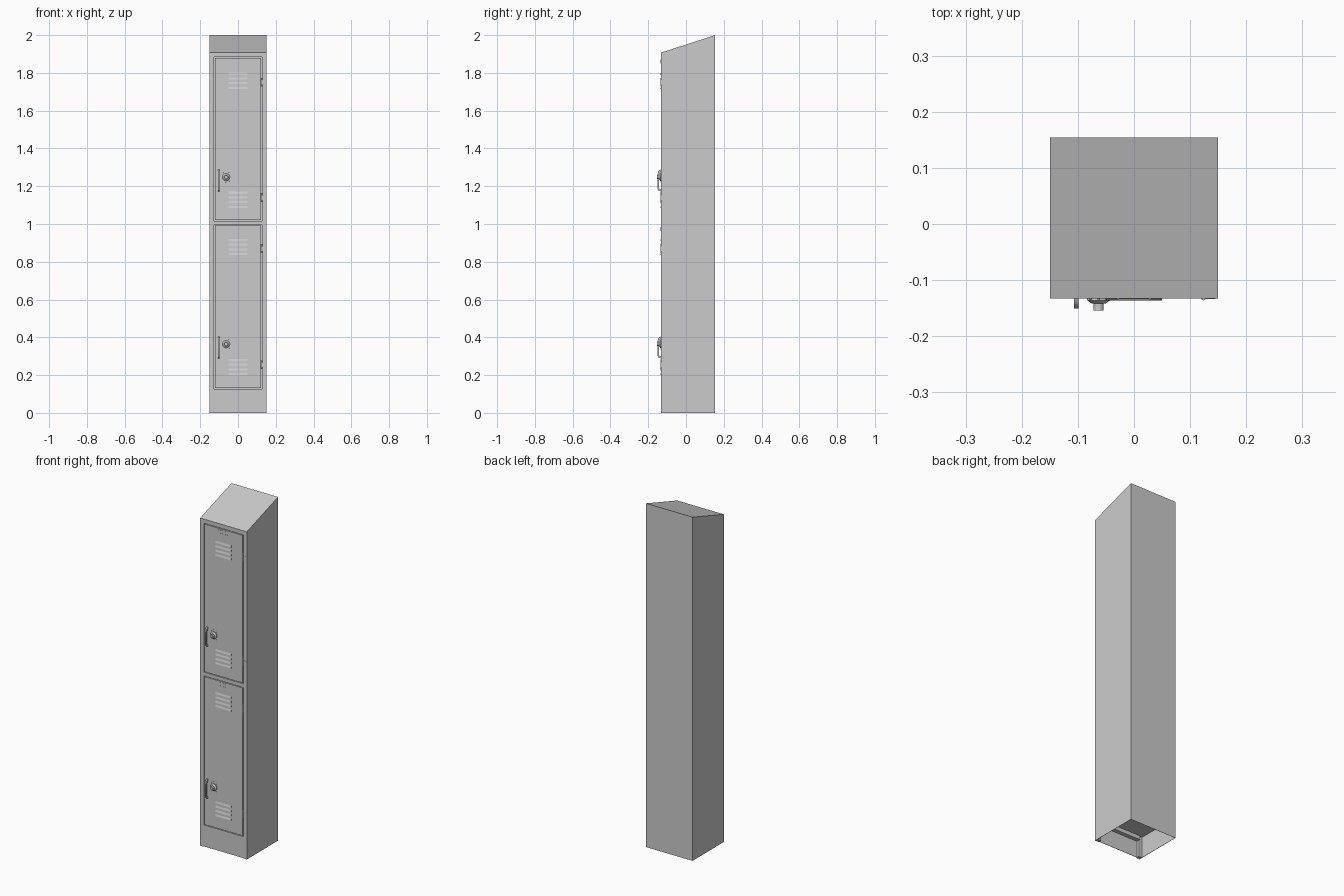
import bpy, bmesh, math
from mathutils import Matrix, Vector

if "Cube" in bpy.data.objects:
    bpy.data.objects.remove(bpy.data.objects["Cube"])

FRONT, BACK, HALF = -0.133, 0.154, 0.15
LOW, HIGH = 1.907, 2.0


def finish(name, bm, smooth=False):
    bmesh.ops.recalc_face_normals(bm, faces=bm.faces)
    me = bpy.data.meshes.new(name)
    bm.to_mesh(me)
    bm.free()
    ob = bpy.data.objects.new(name, me)
    bpy.context.collection.objects.link(ob)
    if smooth:
        bpy.context.view_layer.objects.active = ob
        ob.select_set(True)
        bpy.ops.object.shade_smooth_by_angle(angle=math.radians(35))
        ob.select_set(False)
    return ob


def add_box(bm, x0, x1, y0, y1, z0, z1):
    m = Matrix.Translation(((x0 + x1) / 2, (y0 + y1) / 2, (z0 + z1) / 2))
    bmesh.ops.create_cube(bm, size=1, matrix=m @ Matrix.Diagonal((x1 - x0, y1 - y0, z1 - z0, 1)))


def add_prism(bm, x0, x1, profile):
    """Extrude a (y, z) profile along x."""
    f = bm.faces.new([bm.verts.new((x0, y, z)) for y, z in profile])
    new = bmesh.ops.extrude_face_region(bm, geom=[f])["geom"]
    bmesh.ops.translate(bm, vec=(x1 - x0, 0, 0), verts=[v for v in new if isinstance(v, bmesh.types.BMVert)])


def add_disc(bm, x, z, y0, y1, r0, r1, seg=24):
    """Cone or cylinder pointing out of the door, from y0 to y1."""
    m = Matrix.Translation((x, (y0 + y1) / 2, z)) @ Matrix.Rotation(math.pi / 2, 4, 'X')
    bmesh.ops.create_cone(bm, cap_ends=True, segments=seg, radius1=r0, radius2=r1, depth=abs(y1 - y0), matrix=m)


# Outer cabinet shell: open front and bottom, sloped top
bm = bmesh.new()
add_prism(bm, -HALF, HALF, [(FRONT, 0), (BACK, 0), (BACK, HIGH), (FRONT, LOW)])
bmesh.ops.recalc_face_normals(bm, faces=bm.faces)
bm.normal_update()
drop = [f for f in bm.faces if f.normal.z < -0.9 or f.normal.y < -0.9]
bmesh.ops.delete(bm, geom=drop, context='FACES')
shell = bpy.data.meshes.new("cabinet_shell")
bm.to_mesh(shell)
bm.free()
shell_ob = bpy.data.objects.new("cabinet_shell", shell)
bpy.context.collection.objects.link(shell_ob)
mod = shell_ob.modifiers.new("thickness", 'SOLIDIFY')
mod.thickness, mod.offset = 0.002, -1

# Front frame: two posts and three rails
bm = bmesh.new()
for s in (-1, 1):
    add_box(bm, *sorted((s * 0.127, s * 0.1495)), FRONT, FRONT + 0.02, 0, LOW - 0.001)
for z0, z1 in ((1.883, LOW - 0.001), (0.995, 1.016), (0.117, 0.127)):
    add_box(bm, -0.127, 0.127, FRONT, FRONT + 0.02, z0, z1)
finish("front_frame", bm)

# Recessed kick plate, with a folded lip behind it
bm = bmesh.new()
add_box(bm, -0.127, 0.127, FRONT + 0.004, FRONT + 0.006, 0, 0.117)
add_box(bm, -0.127, 0.127, FRONT + 0.006, FRONT + 0.03, 0.095, 0.117)
finish("kick_plate", bm)

# Inside floor, middle shelf and flat ceiling
for name, z in (("floor", 0.12), ("middle_shelf", 1.0), ("ceiling", 1.89)):
    bm = bmesh.new()
    add_box(bm, -0.148, 0.148, FRONT + 0.02, BACK - 0.002, z, z + 0.003)
    finish(name, bm)


def handle_profile(z):
    """Side outline of a pull handle: outer arc, then inner arc back."""
    outer = [(0, 0.058), (0.008, 0.055), (0.015, 0.046), (0.018, 0.03), (0.018, -0.04), (0.014, -0.052), (0, -0.057)]
    inner = [(0, -0.046), (0.008, -0.043), (0.011, -0.037), (0.011, 0.028), (0.007, 0.04), (0, 0.046)]
    return [(FRONT - d, z + h) for d, h in outer + inner]


def build_door(label, z0, z1, knob_z, hinge_zs, vent_zs):
    # Door panel sitting in the frame with a thin gap
    bm = bmesh.new()
    g = 0.004
    add_box(bm, -0.127 + g, 0.127 - g, FRONT, FRONT + 0.016, z0 + g, z1 - g)
    add_box(bm, -0.127, 0.127, FRONT + 0.012, FRONT + 0.018, z0, z1)
    finish(label + "_door", bm)

    # Louvred vents
    bm = bmesh.new()
    for top in vent_zs:
        for i in range(4):
            z = top - 0.025 * i
            add_prism(bm, -0.05, 0.05, [(FRONT + 0.001, z + 0.006), (FRONT, z + 0.006),
                                        (FRONT - 0.003, z - 0.005), (FRONT + 0.001, z - 0.005)])
    finish(label + "_vents", bm)

    # Blank tag holder: three-sided rim on a thin plate
    bm = bmesh.new()
    t = z1 - 0.012
    add_box(bm, -0.03, 0.03, FRONT - 0.001, FRONT + 0.001, t - 0.02, t)
    add_box(bm, -0.03, 0.03, FRONT - 0.002, FRONT, t - 0.02, t - 0.017)
    for s in (-1, 1):
        add_box(bm, *sorted((s * 0.027, s * 0.03)), FRONT - 0.002, FRONT, t - 0.02, t)
    finish(label + "_tag_holder", bm)

    # Pull handle
    bm = bmesh.new()
    add_prism(bm, -0.107, -0.099, handle_profile(knob_z - 0.018))
    finish(label + "_handle", bm, True)

    # Combination dial: tapered base, grip and tick studs around it
    bm = bmesh.new()
    x = -0.063
    add_disc(bm, x, knob_z, FRONT + 0.001, FRONT - 0.003, 0.021, 0.021, 32)
    add_disc(bm, x, knob_z, FRONT - 0.003, FRONT - 0.009, 0.020, 0.012, 32)
    add_disc(bm, x, knob_z, FRONT - 0.009, FRONT - 0.021, 0.009, 0.009, 12)
    for sx in (-1, 0, 1):
        for sz in (-1, 1):
            r = 0.03 if sx == 0 else 0.026
            a = math.pi / 2 * sz + sx * 0.6
            add_disc(bm, x + r * math.cos(a), knob_z + r * math.sin(a), FRONT + 0.001, FRONT - 0.0015, 0.0025, 0.002, 8)
    finish(label + "_dial", bm, True)

    # Hinges: knuckle over the gap plus a leaf on the post
    bm = bmesh.new()
    for z in hinge_zs:
        add_box(bm, 0.127, 0.145, FRONT - 0.001, FRONT + 0.001, z - 0.012, z + 0.012)
        bmesh.ops.create_cone(bm, cap_ends=True, segments=12, radius1=0.005, radius2=0.005, depth=0.046,
                              matrix=Matrix.Translation((0.124, FRONT + 0.002, z)))
    finish(label + "_hinges", bm, True)


build_door("upper", 1.016, 1.883, 1.248, (1.75, 1.14), (1.795, 1.165))
build_door("lower", 0.127, 0.995, 0.364, (0.87, 0.255), (0.915, 0.28))
